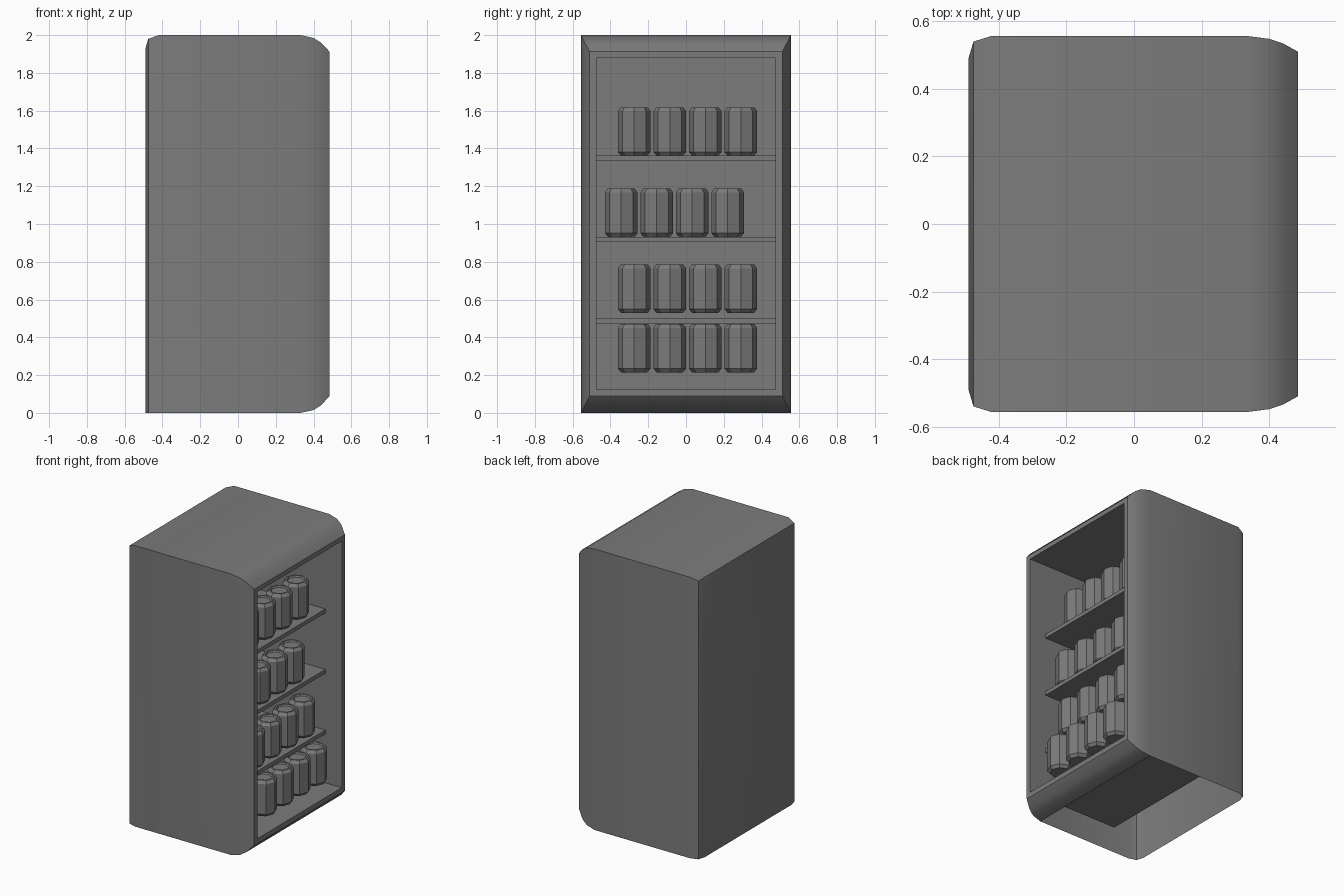
import bpy
import math

if "Cube" in bpy.data.objects:
    bpy.data.objects.remove(bpy.data.objects["Cube"], do_unlink=True)

GREY = (0.2, 0.2, 0.2, 1.0)
grey = bpy.data.materials.new("plain grey")
grey.use_nodes = True
grey.diffuse_color = GREY
grey.node_tree.nodes["Principled BSDF"].inputs["Base Color"].default_value = GREY


def loft(name, rings, skip=lambda points: False):
    """Join equal rings of points into a skin with both ends capped."""
    n = len(rings[0])
    verts = [p for ring in rings for p in ring]
    faces = [tuple(reversed(range(n)))]
    for r in range(len(rings) - 1):
        for i in range(n):
            j = (i + 1) % n
            face = (r * n + i, r * n + j, (r + 1) * n + j, (r + 1) * n + i)
            if not skip([verts[v] for v in face]):
                faces.append(face)
    faces.append(tuple(range(len(verts) - n, len(verts))))
    mesh = bpy.data.meshes.new(name)
    mesh.from_pydata(verts, [], faces)
    mesh.materials.append(grey)
    obj = bpy.data.objects.new(name, mesh)
    bpy.context.collection.objects.link(obj)
    return obj


def rectangle(x, half_y, z0, z1):
    return [(x, -half_y, z0), (x, half_y, z0), (x, half_y, z1), (x, -half_y, z1)]


# Cabinet: rounded shell, front rim and recessed cavity, open underneath
sections = [
    (-0.49, 0.49, 0, 1.93), (-0.475, 0.54, 0, 1.98), (-0.42, 0.557, 0, 2),
    (0.33, 0.557, 0, 2), (0.40, 0.548, 0.015, 1.985), (0.44, 0.535, 0.04, 1.96),
    (0.485, 0.51, 0.09, 1.912), (0.485, 0.475, 0.125, 1.88),
    (-0.23, 0.475, 0.125, 1.88),
]
cabinet = loft("cabinet", [rectangle(*s) for s in sections],
               skip=lambda pts: all(p[2] == 0 for p in pts))
bpy.ops.object.select_all(action="DESELECT")
cabinet.select_set(True)
bpy.context.view_layer.objects.active = cabinet
bpy.ops.object.shade_smooth_by_angle(angle=math.radians(30))

# Shelves
for i, top in enumerate((0.5, 0.932, 1.362)):
    loft(f"shelf_{i + 1}", [rectangle(x, 0.475, top - 0.028, top) for x in (-0.23, 0.355)])

# Cans: eight sides, chamfered ends, sunken lid
can_profile = [(0.07, 0), (0.087, 0.02), (0.087, 0.235), (0.072, 0.255),
               (0.06, 0.255), (0.054, 0.245)]
can_rings = [[(r * math.cos(k * math.tau / 8), r * math.sin(k * math.tau / 8), z)
              for k in range(8)] for r, z in can_profile]

# Each row: depth, first can's y, base height
rows = [(0.395, -0.274, 0.215), (0.30, -0.274, 0.53),
        (0.265, -0.343, 0.932), (0.253, -0.274, 1.362)]
can_mesh = None
for r, (x, y, z) in enumerate(rows):
    for c in range(4):
        name = f"can_{r + 1}_{c + 1}"
        if can_mesh is None:
            can = loft(name, can_rings)
            can_mesh = can.data
        else:
            can = bpy.data.objects.new(name, can_mesh)
            bpy.context.collection.objects.link(can)
        can.location = (x, y + c * 0.188, z)
